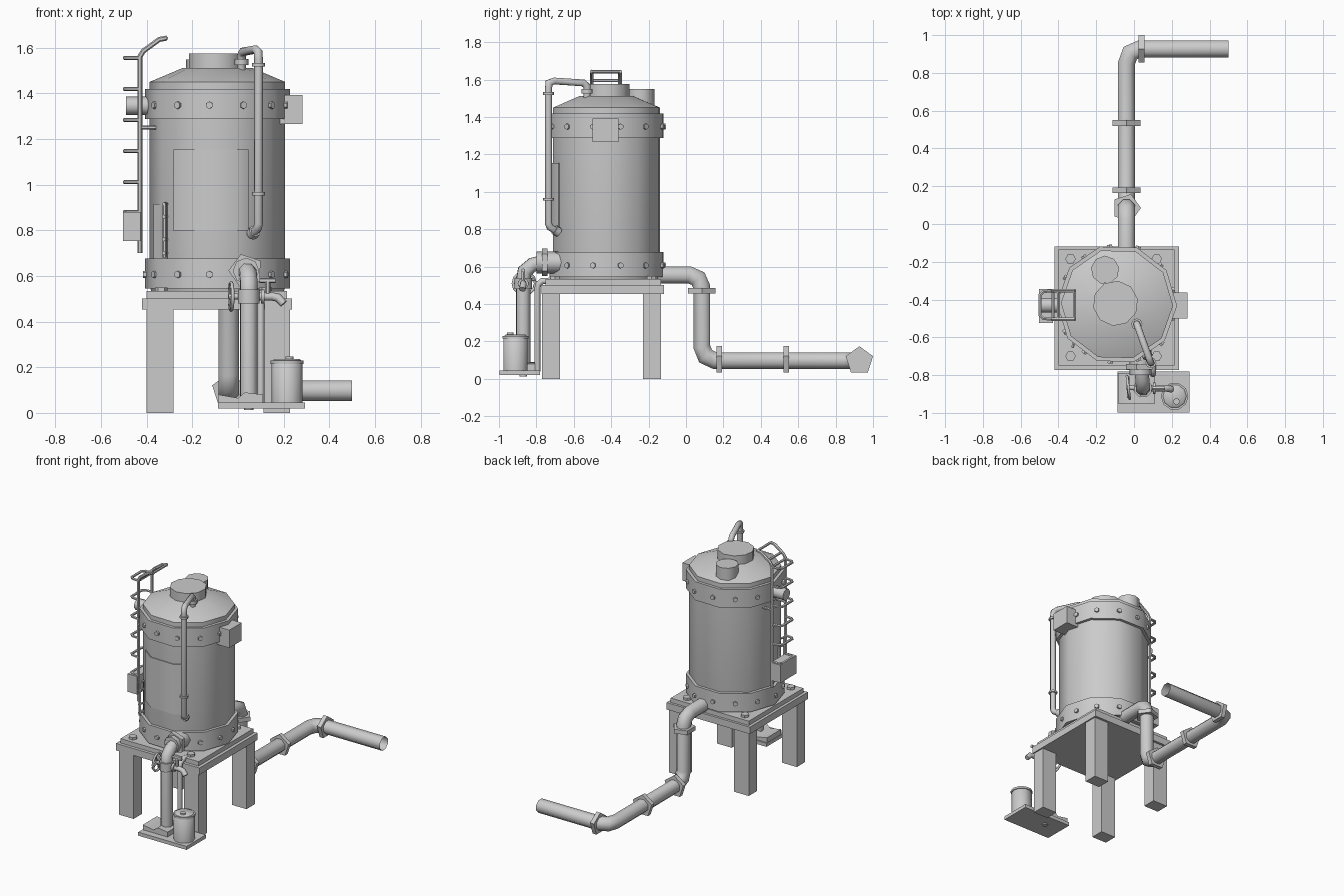
import bpy, bmesh
from math import cos, sin, pi, radians
from mathutils import Vector as V

CX, CY = -0.09, -0.425      # tank axis
PH = radians(-1.5)          # rotation of the ten-sided tank


def finish(name, bm, angle=50):
    bmesh.ops.recalc_face_normals(bm, faces=bm.faces)
    me = bpy.data.meshes.new(name)
    bm.to_mesh(me)
    bm.free()
    me.shade_smooth()
    me.set_sharp_from_angle(angle=radians(angle))
    ob = bpy.data.objects.new(name, me)
    bpy.context.collection.objects.link(ob)
    return ob


def skin(name, rings, cap=True):
    """Bridge a list of equal point rings."""
    bm = bmesh.new()
    rows = [[bm.verts.new(p) for p in r] for r in rings]
    n = len(rows[0])
    for a, b in zip(rows, rows[1:]):
        for i in range(n):
            j = (i + 1) % n
            bm.faces.new((a[i], a[j], b[j], b[i]))
    if cap:
        bm.faces.new(rows[0])
        bm.faces.new(rows[-1])
    return finish(name, bm)


def tube(name, pts, r, n=8, phase=0, cap=True):
    """Mitred tube along a path; two points give a cylinder."""
    pts = [V(p) for p in pts]
    dirs = [(b - a).normalized() for a, b in zip(pts, pts[1:])]
    d = dirs[0]
    ref = V((1, 0, 0)) if abs(d.z) > 0.9 else V((0, 0, 1))
    u = (ref - d * ref.dot(d)).normalized()
    w = d.cross(u)
    ring = [pts[0] + r * (u * cos(phase + 2 * pi * i / n) + w * sin(phase + 2 * pi * i / n))
            for i in range(n)]
    rings = [ring]
    for k, d in enumerate(dirs):
        t = (d + dirs[k + 1]).normalized() if k + 1 < len(dirs) else d
        ring = [v + d * ((pts[k + 1] - v).dot(t) / d.dot(t)) for v in ring]
        rings.append(ring)
    return skin(name, rings, cap)


def lathe(name, prof, n, x, y, phase=0.0):
    return skin(name, [[(x + r * cos(phase + 2 * pi * i / n), y + r * sin(phase + 2 * pi * i / n), z)
                        for i in range(n)] for r, z in prof])


def box(name, x0, x1, y0, y1, z0, z1):
    return skin(name, [[(x0, y0, z), (x1, y0, z), (x1, y1, z), (x0, y1, z)] for z in (z0, z1)])


def tank_radius(a, r):
    """Distance from axis to the ten-sided wall at angle a."""
    f = (a - PH) % (pi / 5) - pi / 10
    return r * cos(pi / 10) / cos(f)


# Stand: legs, double plate and anchor nuts
for x0, x1 in ((-0.40, -0.283), (0.112, 0.228)):
    for y0, y1 in ((-0.77, -0.675), (-0.23, -0.135)):
        box("stand_leg", x0, x1, y0, y1, 0, 0.46)
box("stand_plate_lower", -0.42, 0.237, -0.772, -0.118, 0.453, 0.502)
box("stand_plate_upper", -0.40, 0.215, -0.75, -0.135, 0.50, 0.533)
for x in (-0.336, 0.12):
    for y in (-0.185, -0.70):
        tube("anchor_nut", [(x, y, 0.53), (x, y, 0.55)], 0.028, 6)

# Tank shell with roof, bands and studs
lathe("tank_body", [(0.29, 0.53), (0.297, 0.56), (0.297, 1.45), (0.15, 1.512)], 10, CX, CY, PH)
for name, z0, z1 in (("lower_band", 0.545, 0.677), ("upper_band", 1.287, 1.419)):
    lathe(name, [(0.318, z0), (0.318, z1)], 10, CX, CY, PH)
    for k in range(13):
        a = radians(208 + k * 360 / 13)
        rr, z = tank_radius(a, 0.318), (z0 + z1) / 2 - 0.005
        d = V((cos(a), sin(a), 0))
        c = V((CX, CY, z))
        tube("band_stud", [c + d * (rr - 0.01), c + d * (rr + 0.012)], 0.016, 6)

# Curved front panel
arc = [radians(a) for a in (228, 250.5, 286.5, 298)]
rings = []
for a in arc:
    ri, ro = tank_radius(a, 0.29), tank_radius(a, 0.303)
    rings.append([(CX + r * cos(a), CY + r * sin(a), z)
                  for r, z in ((ri, 0.797), (ro, 0.797), (ro, 1.153), (ri, 1.153))])
skin("front_panel", rings)

# Roof hatch and vent
lathe("roof_hatch", [(0.12, 1.46), (0.12, 1.575)], 10, -0.098, -0.42, 0.2)
lathe("roof_vent", [(0.075, 1.44), (0.075, 1.548)], 9, -0.153, -0.243, 0.2)

# Side boxes and side port
box("right_control_box", 0.18, 0.282, -0.50, -0.362, 1.265, 1.392)
box("left_junction_box", -0.503, -0.428, -0.523, -0.343, 0.752, 0.88)
tube("left_port", [(-0.36, -0.43, 1.345), (-0.49, -0.43, 1.345)], 0.04, 10)

# Ladder
for y in (-0.353, -0.505):
    tube("ladder_rail", [(-0.43, y, 0.70), (-0.43, y, 1.56), (-0.415, y, 1.585),
                         (-0.345, y, 1.636), (-0.312, y, 1.642)], 0.011, 6)
    tube("ladder_wall_bracket", [(-0.43, y, 1.25), (-0.36, y, 1.25)], 0.009, 6)
for z in (0.88, 1.011, 1.147, 1.283, 1.419, 1.555):
    tube("ladder_rung", [(-0.43, -0.353, z), (-0.48, -0.358, z), (-0.497, -0.375, z),
                         (-0.497, -0.483, z), (-0.48, -0.50, z), (-0.43, -0.505, z)], 0.009, 6)
for x, z in ((-0.315, 1.641), (-0.40, 1.595), (-0.43, 1.555)):
    tube("ladder_crossbar", [(x, -0.353, z), (x, -0.505, z)], 0.009, 6)

# Level gauge on the front left
tube("level_gauge", [(-0.322, -0.645, 0.68), (-0.322, -0.645, 0.92)], 0.008, 6)
for z in (0.70, 0.76, 0.86, 0.915):
    tube("level_gauge_peg", [(-0.31, -0.60, z), (-0.325, -0.655, z)], 0.008, 6)
skin("level_gauge_back", [[(x, y, z) for x, y in ((-0.37, -0.53), (-0.31, -0.62), (-0.305, -0.60), (-0.36, -0.52))]
                          for z in (0.677, 0.915)])

# Overflow pipe from the hatch down the front
tube("overflow_pipe", [(0.015, -0.53, 1.49), (0.015, -0.53, 1.565), (0.022, -0.55, 1.582),
                       (0.078, -0.705, 1.592), (0.088, -0.732, 1.582), (0.09, -0.735, 1.55),
                       (0.09, -0.735, 0.83), (0.086, -0.727, 0.81), (0.062, -0.68, 0.782)], 0.019, 8)
for z in (1.525, 0.96):
    tube("overflow_collar", [(0.09, -0.735, z - 0.007), (0.09, -0.735, z + 0.007)], 0.029, 8)
tube("overflow_nozzle", [(0.074, -0.704, 0.797), (0.062, -0.68, 0.782)], 0.027, 8)
tube("overflow_roof_flange", [(0.015, -0.53, 1.525), (0.015, -0.53, 1.55)], 0.03, 8)

# Drain pipe at the back, with flanges
PX = -0.04
tube("drain_pipe", [(PX, -0.25, 0.555), (PX, 0.02, 0.555), (PX, 0.065, 0.535), (PX, 0.085, 0.49),
                    (PX, 0.085, 0.17), (PX, 0.105, 0.12), (PX, 0.155, 0.097), (PX, 0.85, 0.097),
                    (PX + 0.02, 0.905, 0.097), (0.03, 0.927, 0.097), (0.5, 0.927, 0.097)],
     0.048, 8, pi / 8, cap=False)
for p, d in (((PX, 0.085, 0.47), (0, 0, 1)), ((PX, 0.178, 0.097), (0, 1, 0)),
             ((PX, 0.535, 0.097), (0, 1, 0)), ((0.04, 0.927, 0.097), (1, 0, 0))):
    p, d = V(p), V(d) * 0.015
    tube("drain_flange", [p - d, p + d], 0.077, 5)

# Front outlet: port, flange, elbow and downpipe
tube("outlet_port", [(0.035, -0.66, 0.622), (0.035, -0.80, 0.622)], 0.058, 8)
tube("outlet_flange", [(0.035, -0.74, 0.622), (0.035, -0.77, 0.622)], 0.077, 5, 0.3)
tube("outlet_downpipe", [(0.04, -0.78, 0.62), (0.044, -0.82, 0.61), (0.047, -0.862, 0.575),
                         (0.047, -0.87, 0.53), (0.047, -0.87, 0.02)], 0.04, 8, pi / 8)
tube("outlet_collar", [(0.047, -0.87, 0.48), (0.047, -0.87, 0.54)], 0.05, 8, pi / 8)
tube("outlet_foot", [(0.047, -0.87, 0.012), (0.047, -0.87, 0.03)], 0.02, 8)

# Pump base, raised block and thin return line
box("pump_base", -0.088, 0.293, -0.997, -0.78, 0.02, 0.045)
skin("pump_block", [[(x, y, 0.04), (x, y, h)] + [(x, y2, h), (x, y2, 0.04)]
                    for x, y, y2, h in ((-0.085, -0.95, -0.79, 0.08), (0.0, -0.95, -0.79, 0.065),
                                        (0.03, -0.95, -0.79, 0.09), (0.11, -0.95, -0.79, 0.08))])
tube("return_line", [(0.10, -0.72, 0.525), (0.10, -0.77, 0.522), (0.10, -0.79, 0.505),
                     (0.10, -0.795, 0.48), (0.10, -0.795, 0.04)], 0.016, 8)

# Pump canister
lathe("pump_canister", [(0.068, 0.045), (0.068, 0.225), (0.055, 0.237)], 10, 0.215, -0.912)
lathe("pump_canister_rim", [(0.073, 0.215), (0.073, 0.23)], 10, 0.215, -0.912)
lathe("pump_cap", [(0.018, 0.23), (0.018, 0.247)], 8, 0.225, -0.94)

# Tap on the right of the outlet
tube("tap_spout", [(0.06, -0.87, 0.51), (0.15, -0.87, 0.51), (0.175, -0.87, 0.505), (0.20, -0.875, 0.478)],
     0.018, 8)
tube("tap_collar", [(0.10, -0.87, 0.51), (0.115, -0.87, 0.51)], 0.03, 8)
tube("tap_stem", [(0.13, -0.87, 0.50), (0.13, -0.87, 0.575)], 0.012, 6)
tube("tap_handle", [(0.095, -0.87, 0.58), (0.165, -0.87, 0.58)], 0.011, 6)

# Handwheel on the left of the outlet
bpy.ops.mesh.primitive_torus_add(major_segments=12, minor_segments=6, major_radius=0.06, minor_radius=0.008,
                                 location=(-0.03, -0.865, 0.51), rotation=(0, pi / 2, 0.12))
bpy.context.object.name = "handwheel_rim"
bpy.context.object.data.shade_smooth()
tube("handwheel_stem", [(0.04, -0.87, 0.51), (-0.04, -0.865, 0.51)], 0.013, 8)
for k in range(2):
    a = k * pi / 2 + 0.4
    d = V((0, cos(a), sin(a))) * 0.06
    tube("handwheel_spoke", [V((-0.03, -0.865, 0.51)) - d, V((-0.03, -0.865, 0.51)) + d], 0.007, 6)
